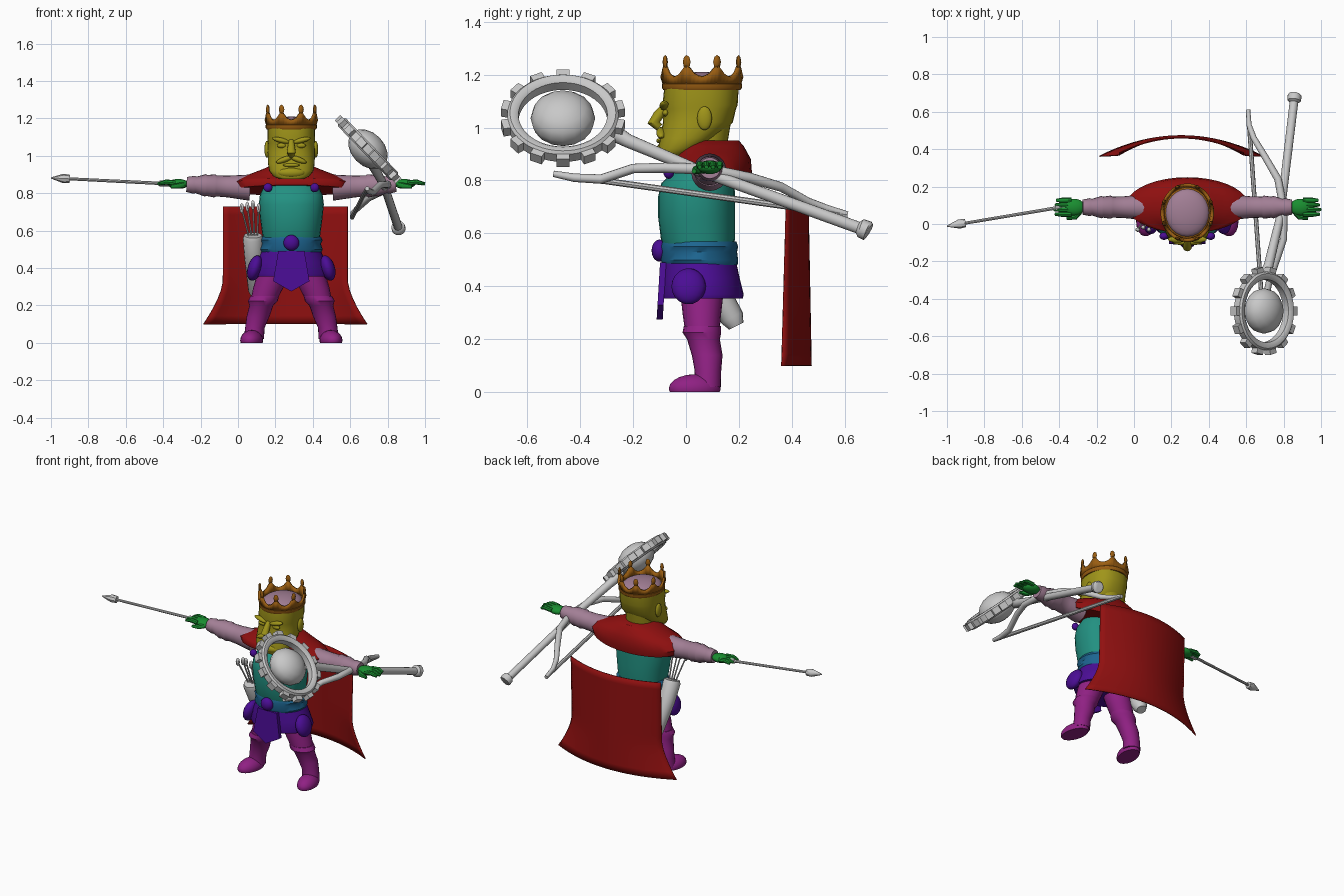
import bpy, bmesh, math
from mathutils import Matrix, Vector

cube = bpy.data.objects.get("Cube")
if cube:
    bpy.data.objects.remove(cube)


def material(name, *rgb):
    m = bpy.data.materials.new(name)
    m.use_nodes = True
    m.diffuse_color = (*rgb, 1)
    m.node_tree.nodes["Principled BSDF"].inputs["Base Color"].default_value = (*rgb, 1)
    return m


YELLOW = material("olive_yellow", .35, .30, .01)
TEAL = material("teal", .016, .28, .22)
BLUE = material("belt_blue", .012, .13, .28)
PURPLE = material("purple", .07, .004, .30)
MAGENTA = material("magenta", .28, .015, .23)
RED = material("cape_red", .28, .005, .005)
GREEN = material("glove_green", .01, .27, .03)
MAUVE = material("mauve", .36, .21, .30)
BRONZE = material("crown_bronze", .32, .11, .006)
GREY = material("light_grey", .58, .58, .58)
CX = .285  # centre line of the figure


def finish(name, bm, mat, thick=0):
    """Turn a bmesh into an object, smooth with sharp creases."""
    bmesh.ops.recalc_face_normals(bm, faces=bm.faces)
    for f in bm.faces:
        f.smooth = True
    for e in bm.edges:
        e.smooth = e.calc_face_angle(0) < .75
    me = bpy.data.meshes.new(name)
    bm.to_mesh(me)
    bm.free()
    me.materials.append(mat)
    ob = bpy.data.objects.new(name, me)
    bpy.context.collection.objects.link(ob)
    if thick:
        mod = ob.modifiers.new("thickness", 'SOLIDIFY')
        mod.thickness = thick
        mod.offset = 0
    return ob


def skin(name, rings, mat, caps=True, thick=0):
    """Bridge closed rings of points."""
    bm = bmesh.new()
    vs = [[bm.verts.new(p) for p in r] for r in rings]
    n = len(vs[0])
    for a, b in zip(vs, vs[1:]):
        for i in range(n):
            j = (i + 1) % n
            bm.faces.new((a[i], a[j], b[j], b[i]))
    if caps:
        bm.faces.new(vs[0])
        bm.faces.new(vs[-1])
    return finish(name, bm, mat, thick)


def loft(name, sections, mat, n=28, power=1, caps=True):
    """Upright body from (z, x, y, rx, ry) sections, x from the centre line."""
    def rnd(c):
        return math.copysign(abs(c) ** power, c)
    rings = []
    for z, x, y, rx, ry in sections:
        angs = [math.tau * i / n for i in range(n)]
        rings.append([(CX + x + rx * rnd(math.cos(a)), y + ry * rnd(math.sin(a)), z) for a in angs])
    return skin(name, rings, mat, caps)


def tube(name, pts, radii, mat, n=12):
    """Round tube through points."""
    pts = [Vector(p) for p in pts]
    rings = []
    for i, p in enumerate(pts):
        d = (pts[min(i + 1, len(pts) - 1)] - pts[max(i - 1, 0)]).normalized()
        up = Vector((0, 0, 1)) if abs(d.z) < .8 else Vector((0, 1, 0))
        u = d.cross(up).normalized()
        v = d.cross(u)
        rings.append([p + radii[i] * (u * math.cos(math.tau * k / n) + v * math.sin(math.tau * k / n))
                      for k in range(n)])
    return skin(name, rings, mat)


def ball(name, loc, radii, mat, rot=Matrix(), seg=20, floor=None):
    bm = bmesh.new()
    m = Matrix.Translation(loc) @ rot @ Matrix.Diagonal((*radii, 1))
    bmesh.ops.create_uvsphere(bm, u_segments=seg, v_segments=max(4, seg // 2), radius=1, matrix=m)
    if floor is not None:
        for v in bm.verts:
            v.co.z = max(v.co.z, floor)
    return finish(name, bm, mat)


# torso, belt and skirt
loft("torso", [(.54, 0, .05, .15, .13), (.58, 0, .045, .155, .14), (.66, 0, .04, .166, .145),
               (.74, 0, .04, .174, .145), (.79, 0, .045, .168, .138), (.85, 0, .07, .14, .1)], TEAL, power=.9)
loft("belt", [(.48, 0, .055, .158, .14), (.50, 0, .05, .168, .147), (.53, 0, .05, .158, .143),
              (.55, 0, .05, .168, .147), (.57, 0, .05, .155, .14)], BLUE)
loft("skirt", [(.355, 0, .06, .2, .155), (.37, 0, .06, .205, .158), (.43, 0, .055, .185, .148),
               (.50, 0, .05, .155, .138)], PURPLE)
ball("buckle", (CX, -.1, .535), (.042, .03, .042), PURPLE)
front = [(-.07, .49), (-.097, .33), (0, .275), (.097, .33), (.07, .49)]
skin("front_tabard", [[(CX + x, y - (.49 - z) * .06, z) for x, z in front] for y in (-.098, -.075)], PURPLE)

# mantle with a hem that drops at the back
mantle = loft("mantle", [(.95, 0, .1, .105, .1), (.93, 0, .1, .15, .118), (.905, 0, .1, .215, .132),
                         (.88, 0, .1, .285, .145), (.85, 0, .1, .325, .15), (.815, 0, .1, .315, .145)], RED, n=36)
for v in mantle.data.vertices:
    if v.co.z < .87:
        v.co.z -= .2 * (v.co.y - .1)

# head, beard and face
loft("neck", [(.9, 0, .07, .09, .08), (1.02, 0, .08, .09, .09)], YELLOW)
loft("head", [(.875, 0, -.07, .06, .03), (.89, 0, -.055, .095, .052), (.92, 0, -.022, .118, .085),
              (.96, 0, .01, .125, .108), (1.02, 0, .045, .126, .132), (1.07, 0, .052, .125, .137),
              (1.085, 0, .053, .128, .142), (1.17, 0, .06, .125, .14)], YELLOW, power=.85)
tube("nose", [(CX, -.08, 1.08), (CX, -.105, 1.045), (CX, -.122, 1.018), (CX, -.1, 1)],
     [.014, .02, .024, .015], YELLOW)
ball("lower_lip", (CX, -.098, .95), (.045, .014, .01), YELLOW)
ball("chin_beard", (CX, -.085, .91), (.075, .032, .03), YELLOW)
for s, side in ((1, "left"), (-1, "right")):
    tilt = Matrix.Rotation(-s * .25, 4, 'Y')
    ball(side + "_brow", (CX + s * .055, -.082, 1.083), (.05, .018, .014), YELLOW, tilt)
    ball(side + "_eye", (CX + s * .052, -.077, 1.055), (.026, .012, .013), YELLOW)
    ball(side + "_moustache", (CX + s * .036, -.094, .98), (.048, .018, .015), YELLOW, Matrix.Rotation(s * .35, 4, 'Y'))
    ball(side + "_ear", (CX + s * .13, .07, 1.035), (.014, .028, .045), YELLOW)

# crown with eight points, and the cap inside it
loft("crown_rim", [(1.142, 0, .06, .132, .146), (1.15, 0, .06, .137, .151), (1.165, 0, .06, .137, .151),
                   (1.172, 0, .06, .128, .142)], BRONZE, n=32)
cols, rise = 64, (0, .004, .012, .03, .046, .03, .012, .004)
rings = []
for top in (0, 1):
    ring = []
    for i in range(cols):
        a = math.tau * (i + .0) / cols
        z = 1.192 + rise[i % 8] if top else 1.16
        grow = .01 * top
        ring.append((CX + (.126 + grow) * math.cos(a), .06 + (.14 + grow) * math.sin(a), z))
    rings.append(ring)
skin("crown_band", rings, BRONZE, caps=False, thick=.014)
for k in range(8):
    a = math.tau * (k + .5) / 8
    ball("crown_point", (CX + .136 * math.cos(a), .06 + .15 * math.sin(a), 1.247),
         (.016, .009, .027), BRONZE, Matrix.Rotation(a + math.pi / 2, 4, 'Z'), seg=8)
ball("cap", (CX, .06, 1.165), (.118, .13, .045), MAUVE, seg=24)

# paired parts: arms, gloves, clasps, legs, boots
for s, side in ((1, "left"), (-1, "right")):
    xs = (.22, .30, .34, .40, .41, .45, .46, .51, .52, .56)
    rad = (.07, .062, .058, .056, .062, .056, .06, .044, .048, .04)
    tube(side + "_sleeve", [(CX + s * x, .09, .83 + .05 * (x - .22)) for x in xs], rad, MAUVE, n=20)
    ball(side + "_palm", (CX + s * .605, .09, .85), (.058, .045, .026), GREEN)
    for k in range(4):
        y = .052 + .025 * k
        reach = .715 - .008 * abs(k - 1)
        tube(side + "_finger", [(CX + s * .62, y, .855), (CX + s * .67, y, .86), (CX + s * reach, y, .85)],
             [.014, .014, .008], GREEN, n=8)
    tube(side + "_thumb", [(CX + s * .575, .07, .845), (CX + s * .6, .038, .84), (CX + s * .645, .03, .835)],
         [.018, .016, .009], GREEN, n=8)
    ball(side + "_clasp", (CX + s * .125, -.065, .83), (.024, .02, .024), PURPLE)
    ball(side + "_hip_guard", (CX + s * .195, .01, .40), (.038, .065, .07), PURPLE, Matrix.Rotation(-s * .3, 4, 'Y'))
    loft(side + "_thigh", [(.46, s * .085, .06, .08, .085), (.36, s * .1, .06, .085, .08),
                           (.29, s * .125, .06, .08, .072), (.22, s * .15, .062, .068, .064)], MAGENTA, n=20)
    loft(side + "_boot", [(.25, s * .142, .062, .076, .07), (.225, s * .152, .06, .08, .073),
                          (.20, s * .16, .066, .064, .062), (.14, s * .178, .08, .061, .058),
                          (.08, s * .195, .083, .052, .05), (.02, s * .2, .08, .054, .052)], MAGENTA, n=20)
    ball(side + "_foot", (CX + s * .212, .033, .012), (.06, .1, .056), MAGENTA,
         Matrix.Rotation(s * .18, 4, 'Z'), floor=0)

# hanging cape sheet
bm = bmesh.new()
grid = []
for r in range(15):
    z = .73 - .045 * r
    w = .333 + .105 * max(0, (.33 - z) / .23) ** 1.5
    us = [c / 10 - 1 for c in range(21)]
    grid.append([bm.verts.new((.253 + w * u, .46 + .012 * r / 14 - (.08 + .03 * r / 14) * u * u, z)) for u in us])
for a, b in zip(grid, grid[1:]):
    for i in range(20):
        bm.faces.new((a[i], a[i + 1], b[i + 1], b[i]))
finish("cape", bm, RED, thick=.006)

# quiver and its arrows at the right hip
tube("quiver", [(.10, .19, .25), (.10, .175, .28), (.085, .08, .45), (.08, .035, .56), (.08, .03, .575)],
     [.03, .045, .05, .054, .048], GREY, n=16)
for k in range(4):
    top = Vector((.02 + .03 * k, -.03 + .012 * (k % 2), .72 + .008 * (k % 3)))
    foot = Vector((.065 + .012 * k, .04, .54))
    tube("quiver_arrow", [foot, top], [.005, .005], GREY, n=6)
    ball("arrow_fletching", top, (.013, .013, .028), GREY, seg=6)

# spear-like arrow in the right hand
tube("hand_arrow", [(-.36, .09, .85), (-.42, .085, .853), (-.421, .085, .853), (-.9, .005, .877), (-.901, .005, .877),
                    (-.935, 0, .879), (-1, -.012, .882)], [.014, .016, .009, .008, .022, .025, .003], GREY, n=8)

# toothed ring mace in the left hand
hub = Vector((.695, -.465, 1.035))
face = Matrix.Rotation(math.radians(46), 4, 'Y')
frame = Matrix.Translation(hub) @ face
rings = []
for i in range(49):
    a = math.tau * i / 48
    sect = [(.168, -.02), (.168, .02), (.18, .03), (.2, .03), (.21, .02), (.21, -.02), (.2, -.03), (.18, -.03)]
    rings.append([frame @ Vector((r * math.cos(a), r * math.sin(a), h)) for r, h in sect])
skin("mace_ring", rings, GREY, caps=False)
for k in range(14):
    bm = bmesh.new()
    m = frame @ Matrix.Rotation(math.tau * k / 14, 4, 'Z') @ Matrix.Translation((.217, 0, 0))
    bmesh.ops.create_cube(bm, size=1, matrix=m @ Matrix.Diagonal((.036, .048, .042, 1)))
    finish("mace_tooth", bm, GREY)
ball("mace_core", hub, (.122, .122, .088), GREY, face, seg=16)
tube("mace_handle", [(.70, -.28, .985), (.72, -.22, .95), (.78, .03, .845), (.855, .65, .622), (.856, .66, .62),
                     (.859, .685, .61), (.86, .69, .607)],
     [.034, .026, .022, .023, .036, .038, .032], GREY, n=14)

# bow and string in the left hand
tube("bow", [(.69, -.5, .825), (.70, -.42, .81), (.72, -.32, .805), (.76, -.2, .845), (.80, -.08, .848),
             (.80, .08, .842), (.77, .24, .81), (.70, .36, .775), (.64, .46, .72), (.615, .53, .695), (.61, .61, .672)],
     [.012, .016, .018, .018, .019, .021, .02, .018, .016, .014, .011], GREY)
tube("bow_string", [(.69, -.5, .825), (.61, .61, .67)], [.012, .012], GREY, n=8)
